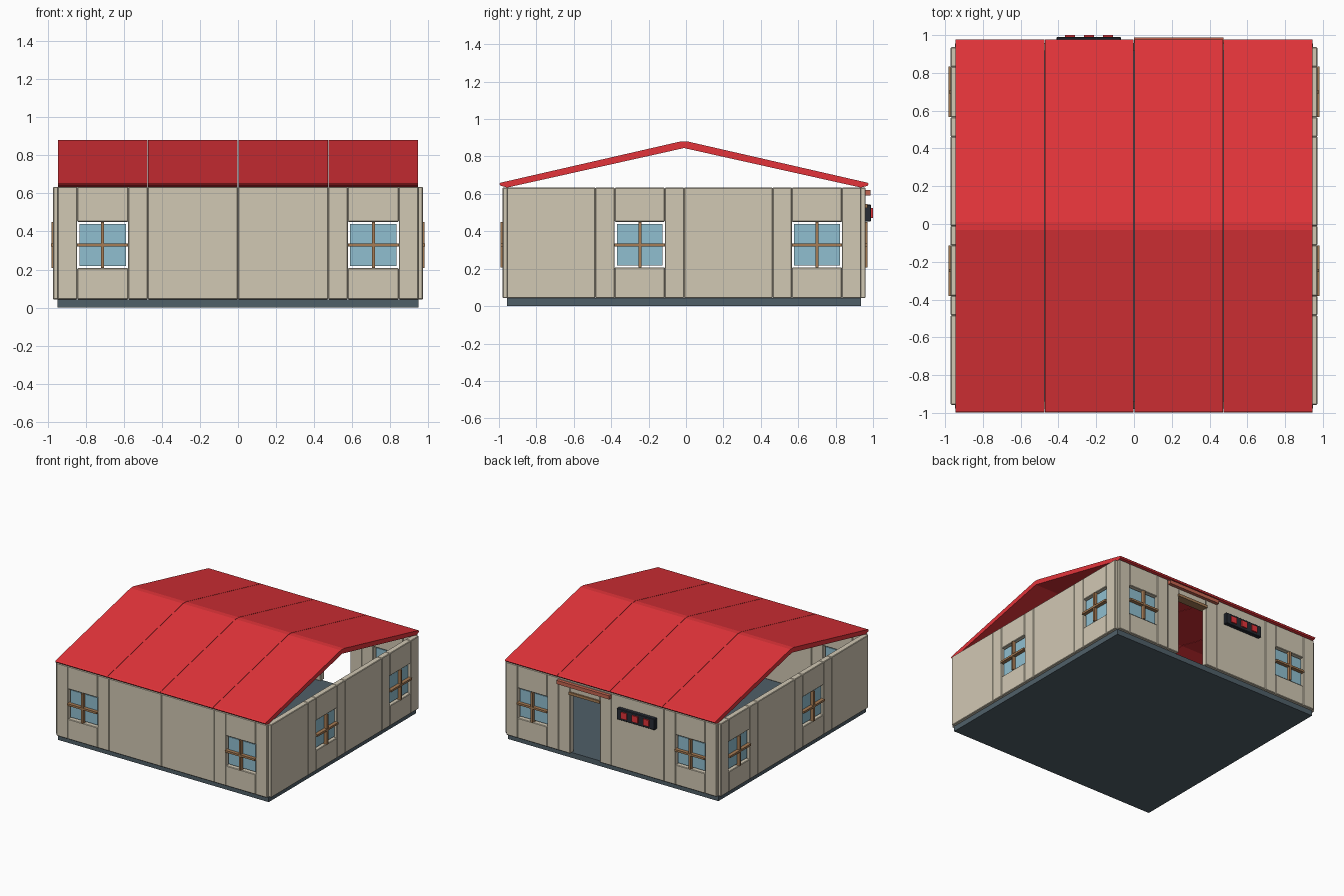
import bpy, bmesh

if "Cube" in bpy.data.objects:
    bpy.data.objects.remove(bpy.data.objects["Cube"])

CY = -0.0105          # centre of the building in y
HALF = 0.947          # half side of the floor slab
MOD = HALF / 2        # width of one wall module
Z0, Z1 = 0.043, 0.634 # wall bottom and top
T = 0.047             # wall thickness


def mat(name, rgb):
    m = bpy.data.materials.new(name)
    m.diffuse_color = (*rgb, 1)
    m.use_nodes = True
    m.node_tree.nodes["Principled BSDF"].inputs["Base Color"].default_value = m.diffuse_color
    return m


TAN = mat("wall_tan", (0.64, 0.58, 0.456))
RED = mat("roof_red", (0.77, 0.034, 0.042))
SLATE = mat("slate", (0.08, 0.115, 0.14))
WOOD = mat("wood", (0.38, 0.2, 0.09))
GLASS = mat("glass", (0.28, 0.52, 0.63))
ORANGE = mat("lintel_orange", (0.55, 0.13, 0.08))
BLACK = mat("sign_black", (0.02, 0.025, 0.035))


def finish(name, bm, material, bevel):
    bmesh.ops.recalc_face_normals(bm, faces=bm.faces)
    me = bpy.data.meshes.new(name)
    bm.to_mesh(me)
    bm.free()
    ob = bpy.data.objects.new(name, me)
    bpy.context.collection.objects.link(ob)
    me.materials.append(material)
    if bevel:
        b = ob.modifiers.new("bevel", 'BEVEL')
        b.width = bevel
        b.segments = 1
    return ob


def box(name, lo, hi, material, bevel=0.0):
    bm = bmesh.new()
    bmesh.ops.create_cube(bm, size=1)
    for v in bm.verts:
        v.co = [(a + b) / 2 + c * (b - a) for a, b, c in zip(lo, hi, v.co)]
    return finish(name, bm, material, bevel)


def wall_box(name, side, u0, u1, z0, z1, depth, material, bevel=0.0):
    """Box centred on a wall line; u runs along the wall."""
    axis, s = side
    n0, n1 = s * HALF - depth / 2, s * HALF + depth / 2
    if axis == 'x':
        box(name, (n0, CY + u0, z0), (n1, CY + u1, z1), material, bevel)
    else:
        box(name, (u0, CY + n0, z0), (u1, CY + n1, z1), material, bevel)


def solid_module(side, u):
    wall_box("wall_panel", side, u, u + MOD, Z0, Z1, T, TAN, 0.004)


def side_strips(side, u):
    a, b = u + 0.103, u + MOD - 0.103
    wall_box("wall_strip", side, u, a, Z0, Z1, T, TAN, 0.004)
    wall_box("wall_strip", side, b, u + MOD, Z0, Z1, T, TAN, 0.004)
    return a, b


def window_module(side, u):
    a, b = side_strips(side, u)
    m = (a + b) / 2
    wall_box("window_apron", side, a, b, Z0, 0.207, T, TAN, 0.004)
    wall_box("window_header", side, a, b, 0.45, Z1, T, TAN, 0.004)
    wall_box("window_glass", side, a + 0.011, b - 0.011, 0.218, 0.439, 0.012, GLASS)
    wall_box("window_bar_vertical", side, m - 0.008, m + 0.008, 0.207, 0.45, 0.066, WOOD)
    wall_box("window_bar_horizontal", side, a, b, 0.32, 0.336, 0.07, WOOD)


def door_module(side, u):
    a, b = side_strips(side, u)
    wall_box("door_header", side, a, b, 0.535, Z1, T, TAN, 0.004)
    wall_box("door_bar", side, a - 0.005, b + 0.005, 0.525, 0.547, 0.07, WOOD)


# Floor slab
box("floor_slab", (-HALF, CY - HALF, 0), (HALF, CY + HALF, 0.043), SLATE)

# Walls: S solid, W window, D door, listed along +x or +y
BUILD = {'S': solid_module, 'W': window_module, 'D': door_module}
for side, layout in ((('y', -1), "WSSW"), (('y', 1), "WSDW"),
                     (('x', -1), "SWSW"), (('x', 1), "SWSW")):
    for i, kind in enumerate(layout):
        BUILD[kind](side, -HALF + i * MOD)

# Roof: four bent panels extruded from one gable profile
half_profile = [(0.02, 0.880), (0.98, 0.660), (0.988, 0.653), (0.98, 0.643), (0.945, 0.634)]
profile = half_profile + [(0, 0.845)] + [(-y, z) for y, z in reversed(half_profile)]
for i in range(4):
    x0 = -HALF + i * MOD
    bm = bmesh.new()
    face = bm.faces.new([bm.verts.new((x0 + 0.0015, CY + y, z)) for y, z in profile])
    ext = bmesh.ops.extrude_face_region(bm, geom=[face])
    for v in ext["geom"]:
        if isinstance(v, bmesh.types.BMVert):
            v.co.x += MOD - 0.003
    finish("roof_panel", bm, RED, 0)

# Lintel over the door
box("door_lintel", (0, 0.955, 0.592), (MOD, 0.987, 0.622), ORANGE)

# Dark plate with three red blocks on the back wall
box("wall_plate", (-0.41, 0.955, 0.452), (-0.07, 0.99, 0.543), BLACK, 0.004)
for x in (-0.338, -0.238, -0.138):
    box("plate_block", (x - 0.026, 0.98, 0.472), (x + 0.026, 1.0, 0.524), RED)
